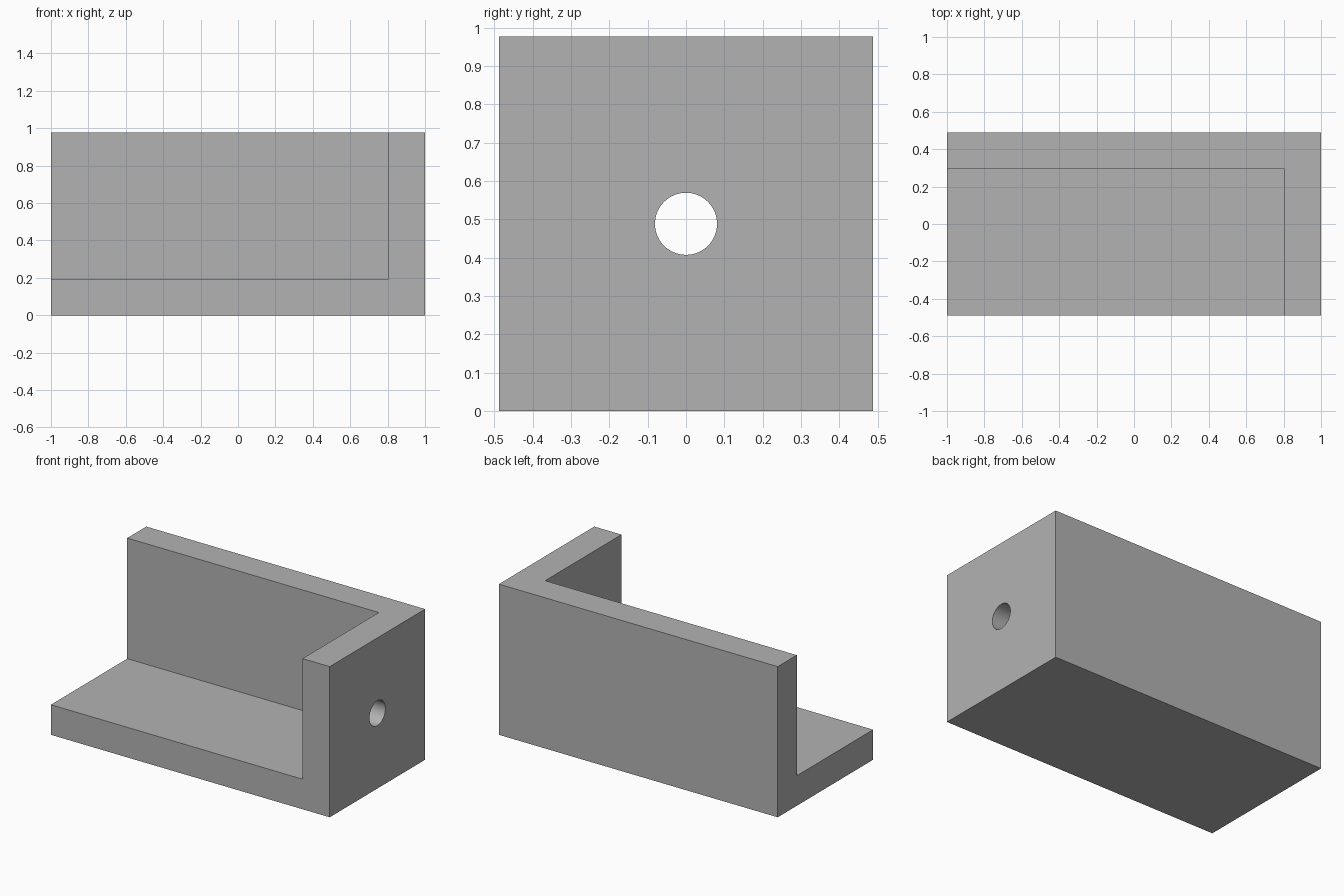
import bpy
from mathutils import Vector

if "Cube" in bpy.data.objects:
    bpy.data.objects.remove(bpy.data.objects["Cube"], do_unlink=True)

LENGTH, SIDE, WALL, HOLE = 2.0, 0.977, 0.195, 0.081

# One plain grey for the whole bracket
grey = bpy.data.materials.new("plain_grey")
grey.use_nodes = True
colour = (0.45, 0.45, 0.45, 1)
grey.diffuse_color = colour
grey.node_tree.nodes["Principled BSDF"].inputs["Base Color"].default_value = colour


def box(name, low, high):
    low, high = Vector(low), Vector(high)
    bpy.ops.mesh.primitive_cube_add(size=1, location=(low + high) / 2)
    ob = bpy.context.object
    ob.name = name
    ob.scale = high - low
    bpy.ops.object.transform_apply(location=True, rotation=False, scale=True)
    ob.data.materials.append(grey)
    return ob


def cut(target, cutter):
    cutter.hide_render = True
    mod = target.modifiers.new("cut", "BOOLEAN")
    mod.operation = "DIFFERENCE"
    mod.solver = "EXACT"
    mod.object = cutter
    bpy.context.view_layer.objects.active = target
    bpy.ops.object.modifier_apply(modifier=mod.name)
    bpy.data.objects.remove(cutter, do_unlink=True)


# Solid block, hollowed to leave a floor, a back wall and a left end wall
x, y = LENGTH / 2, SIDE / 2
bracket = box("corner_bracket", (-x, -y, 0), (x, y, SIDE))
cut(bracket, box("hollow_cutter", (-x - 1, -y - 1, WALL), (x - WALL, y - WALL, SIDE + 1)))

# Round hole through the middle of the end wall
bpy.ops.mesh.primitive_cylinder_add(vertices=64, radius=HOLE, depth=WALL * 2,
                                    location=(x - WALL / 2, 0, SIDE / 2),
                                    rotation=(0, 1.570796, 0))
drill = bpy.context.object
drill.name = "hole_cutter"
drill.data.materials.append(grey)
cut(bracket, drill)

# Smooth bore, crisp edges
bpy.ops.object.select_all(action="DESELECT")
bracket.select_set(True)
bpy.context.view_layer.objects.active = bracket
bpy.ops.object.shade_smooth_by_angle(angle=0.5)
